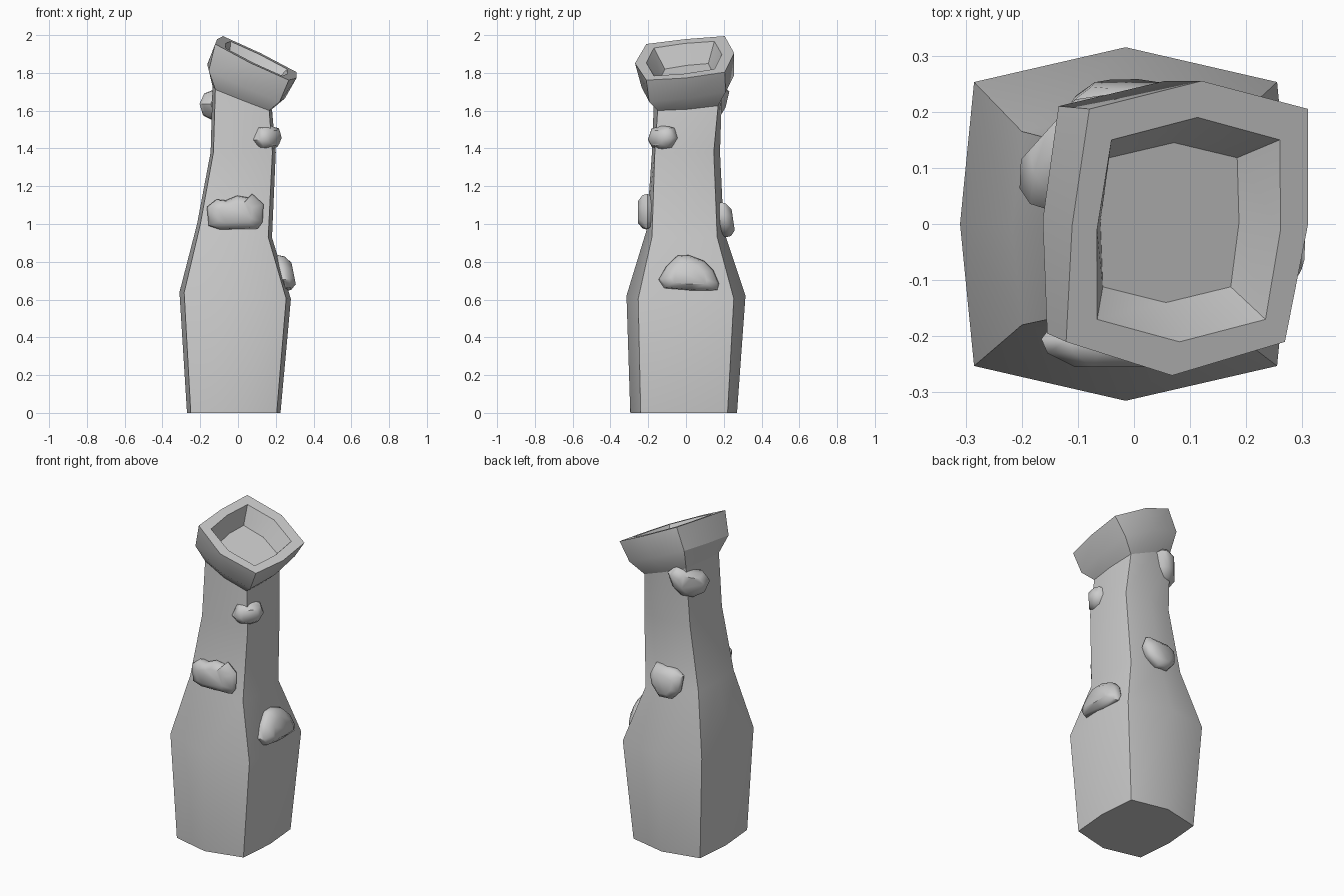
import bpy, bmesh, math
from mathutils import Vector

if "Cube" in bpy.data.objects:
    bpy.data.objects.remove(bpy.data.objects["Cube"])


def finish(name, bm, angle):
    bmesh.ops.recalc_face_normals(bm, faces=bm.faces)
    me = bpy.data.meshes.new(name)
    bm.to_mesh(me)
    bm.free()
    ob = bpy.data.objects.new(name, me)
    bpy.context.collection.objects.link(ob)
    bpy.ops.object.select_all(action='DESELECT')
    ob.select_set(True)
    bpy.context.view_layer.objects.active = ob
    bpy.ops.object.shade_smooth_by_angle(angle=math.radians(angle))
    return ob


def loft(name, rings, angle):
    """Skin a stack of equal-length point rings and close both ends."""
    bm = bmesh.new()
    loops = [[bm.verts.new(p) for p in r] for r in rings]
    n = len(loops[0])
    for a, b in zip(loops, loops[1:]):
        for i in range(n):
            j = (i + 1) % n
            bm.faces.new((a[i], a[j], b[j], b[i]))
    bm.faces.new(loops[0])
    bm.faces.new(loops[-1])
    return finish(name, bm, angle)


def ring(xc, xm, yc, ym, z, a=0, b=0, skew=0):
    """Bulged square: corner extents, mid-side extents, tilted plane height."""
    cx, cy = sum(xc) / 2, sum(yc) / 2
    pts = [(xc[0], yc[0]), (cx, ym[0]), (xc[1], yc[0]), (xm[1], cy),
           (xc[1], yc[1]), (cx, ym[1]), (xc[0], yc[1]), (xm[0], cy)]
    pts = [(x + skew * y, y) for x, y in pts]
    return [(x, y, z + a * x + b * y) for x, y in pts]


# Leaning trunk with a broad foot and slimmer neck
neck = ring((-.12, .165), (-.135, .18), (-.15, .17), (-.17, .19), 1.677, -.39, .08)
loft("trunk", [
    ring((-.25, .205), (-.27, .225), (-.24, .22), (-.295, .27), 0),
    ring((-.285, .255), (-.31, .28), (-.253, .253), (-.315, .315), .62, -.06),
    ring((-.20, .16), (-.217, .18), (-.18, .165), (-.21, .2), .96, -.18),
    ring((-.13, .182), (-.145, .2), (-.165, .147), (-.18, .18), 1.38),
    neck], 30)

# Tilted, flared mouth with a recessed floor
loft("mouth", [
    neck,
    ring((-.145, .23), (-.163, .248), (-.195, .21), (-.235, .255), 1.773, -.44, .15, .05),
    ring((-.10, .29), (-.11, .31), (-.21, .205), (-.27, .255), 1.925, -.49, .15, .1),
    ring((-.052, .248), (-.065, .262), (-.17, .15), (-.21, .19), 1.925, -.49, .15, .08),
    ring((-.05, .178), (-.06, .187), (-.112, .118), (-.14, .145), 1.81, -.49, .15, .05)], 33)


def lump(name, centre, yaw, outline, depth, lean=0.0):
    """Faceted lump facing the yaw direction, with an outline seen from outside."""
    c, t = Vector(centre), math.radians(yaw)
    n = Vector((math.cos(t), math.sin(t), 0))
    u, v = Vector((-n.y, n.x, 0)), Vector((lean * n.x, lean * n.y, 1))
    layers = [(.85, -.6), (1, 0), (.93, .5), (.6, 1)]
    return loft(name, [[c + s * (p * u + q * v) + d * depth * n for p, q in outline]
                       for s, d in layers], 50)


# Lumps growing on the trunk
lump("front_lump", (-.015, -.205, 1.06), -90,
     [(-.14, -.07), (-.08, -.09), (.12, -.085), (.145, -.05), (.15, .045), (.09, .10),
      (.07, .08), (.01, .09), (-.05, .065), (-.10, .07), (-.15, .03)], .05)
lump("right_lump", (.235, .015, .735), 0,
     [(-.16, -.03), (-.13, -.075), (.02, -.09), (.15, -.085), (.16, -.05), (.13, .02),
      (.08, .07), (.0, .10), (-.06, .098), (-.12, .04)], .06, -.2)
lump("corner_lump", (.15, -.12, 1.455), -42,
     [(-.09, -.01), (-.06, -.05), (0, -.068), (.06, -.05), (.09, .0), (.07, .055),
      (.01, .068), (-.06, .055)], .06)
lump("back_lump", (-.01, .20, 1.02), 90,
     [(-.11, .03), (-.09, -.03), (-.03, -.09), (.05, -.085), (.10, -.03), (.11, .06),
      (.06, .09), (-.08, .095)], .05, -.15)
lump("upper_lump", (-.105, .125, 1.645), 138,
     [(-.12, .06), (-.09, -.03), (-.05, -.08), (.02, -.10), (.09, -.075), (.12, -.01),
      (.08, .05), (.0, .07), (-.07, .095)], .065)
